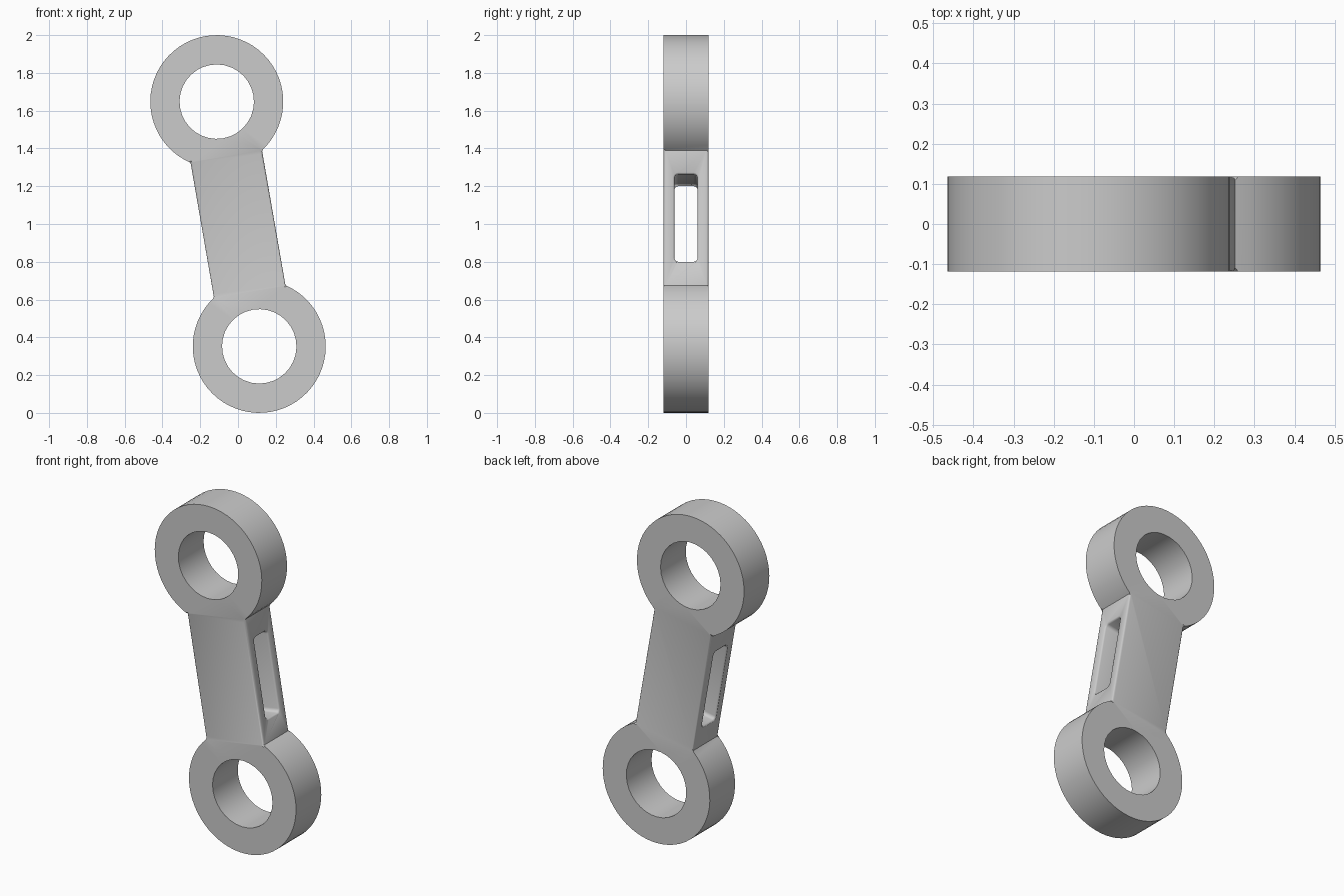
import bpy, bmesh
from math import sin, cos, asin, pi, radians

if "Cube" in bpy.data.objects:
    bpy.data.objects.remove(bpy.data.objects["Cube"])

TILT = radians(9.85)
HALF = 0.6575          # half distance between ring centres
R_OUT, R_IN = 0.352, 0.197
BAR, THICK = 0.192, 0.1185


def place(a, y, l):
    # a = across the arm, l = along the arm
    return (a * cos(TILT) - l * sin(TILT), y, 1 + a * sin(TILT) + l * cos(TILT))


def make_object(name, bm):
    bmesh.ops.recalc_face_normals(bm, faces=bm.faces)
    mesh = bpy.data.meshes.new(name)
    bm.to_mesh(mesh)
    bm.free()
    obj = bpy.data.objects.new(name, mesh)
    bpy.context.collection.objects.link(obj)
    return obj


def arc(r, start, end, n, cx=0, cy=0):
    return [(cx + r * cos(start + (end - start) * i / n),
             cy + r * sin(start + (end - start) * i / n)) for i in range(n + 1)]


# Link outline: two ring arcs joined by the straight arm, plus two holes
join = asin(BAR / R_OUT)
upper = arc(R_OUT, -pi / 2 + join, 1.5 * pi - join, 48, 0, HALF)
outline = upper + [(-a, -l) for a, l in upper]
holes = [arc(R_IN, 0, 2 * pi, 32, 0, s * HALF)[:-1] for s in (1, -1)]

bm = bmesh.new()
for loop in [outline] + holes:
    vs = [bm.verts.new(place(a, -THICK, l)) for a, l in loop]
    for i, v in enumerate(vs):
        bm.edges.new((v, vs[(i + 1) % len(vs)]))
bmesh.ops.triangle_fill(bm, edges=bm.edges[:], use_beauty=True)
grown = bmesh.ops.extrude_face_region(bm, geom=bm.faces[:])["geom"]
bmesh.ops.translate(bm, vec=(0, 2 * THICK, 0),
                    verts=[v for v in grown if isinstance(v, bmesh.types.BMVert)])
bmesh.ops.recalc_face_normals(bm, faces=bm.faces)

# Slightly rounded long edges of the arm
long_edges = [e for e in bm.edges
              if e.calc_length() > 0.6 and e.calc_face_angle(0) > 1.0]
bmesh.ops.bevel(bm, geom=long_edges, offset=0.01, segments=3,
                profile=0.5, affect='EDGES')
link = make_object("link_arm", bm)

# Rounded slot cutter, flared at both mouths
bm = bmesh.new()
sections = [(-0.25, 0.008), (-BAR, 0.008), (-BAR + 0.003, 0.003), (-BAR + 0.009, 0),
            (BAR - 0.009, 0), (BAR - 0.003, 0.003), (BAR, 0.008), (0.25, 0.008)]
rows = []
for a, grow in sections:
    row = []
    for k, (sy, sl) in enumerate([(1, 1), (-1, 1), (-1, -1), (1, -1)]):
        row += arc(0.02 + grow, k * pi / 2, (k + 1) * pi / 2, 4, sy * 0.041, sl * 0.215)
    rows.append([bm.verts.new(place(a, y, l)) for y, l in row])
for r0, r1 in zip(rows, rows[1:]):
    for i in range(len(r0)):
        j = (i + 1) % len(r0)
        bm.faces.new((r0[i], r0[j], r1[j], r1[i]))
bm.faces.new(rows[0])
bm.faces.new(rows[-1])
cutter = make_object("slot_cutter", bm)
cutter.hide_render = True

# Cut the slot through the arm and bake the result
bpy.context.view_layer.objects.active = link
link.select_set(True)
mod = link.modifiers.new("slot", 'BOOLEAN')
mod.operation = 'DIFFERENCE'
mod.solver = 'EXACT'
mod.object = cutter
bpy.ops.object.modifier_apply(modifier=mod.name)
bpy.data.objects.remove(cutter)
bpy.ops.object.shade_smooth_by_angle(angle=radians(35))
